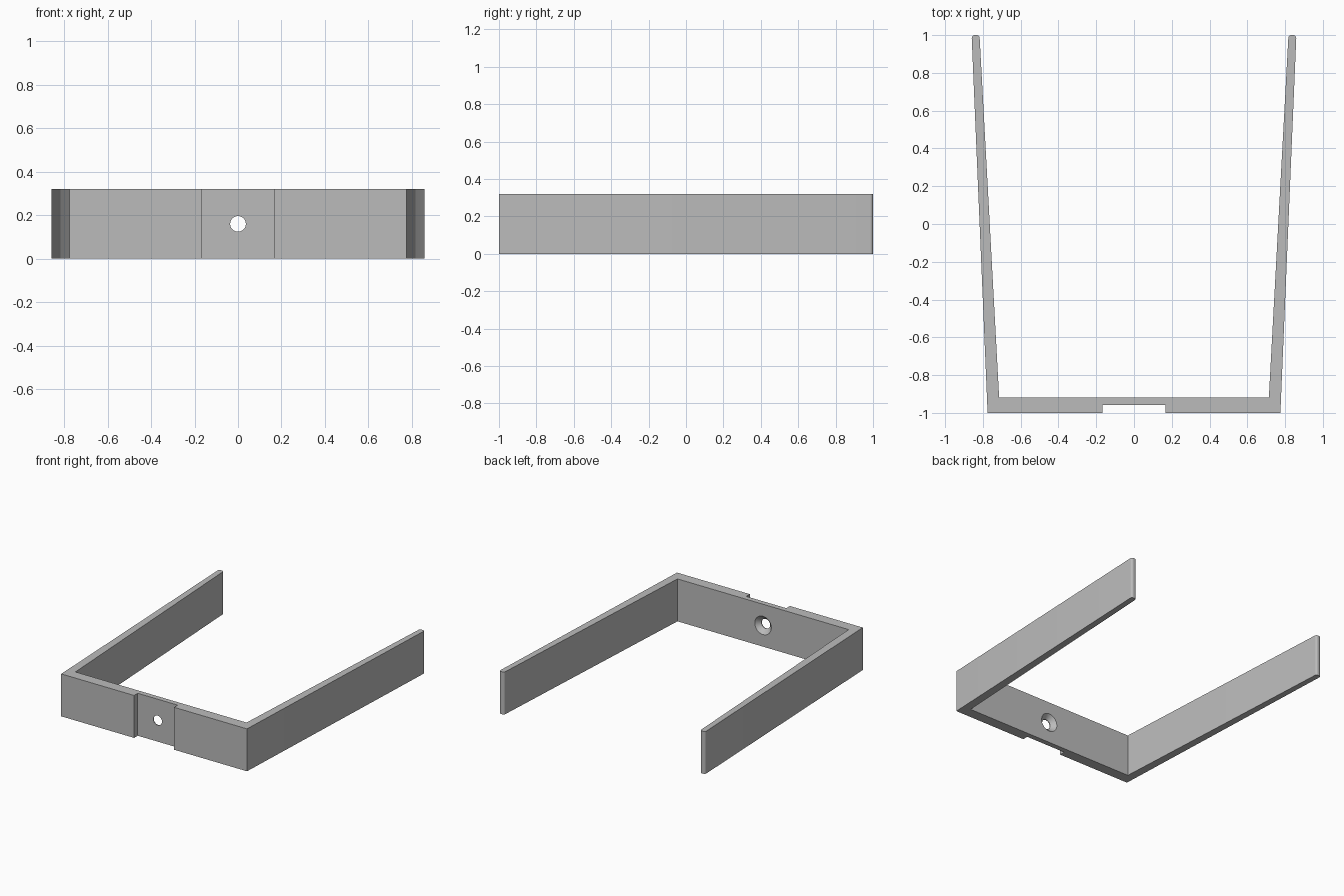
import bpy
import bmesh
from math import cos, sin, radians
from mathutils import Matrix

cube = bpy.data.objects.get("Cube")
if cube:
    bpy.data.objects.remove(cube, do_unlink=True)

HEIGHT = 0.32
FRONT, RECESS, INNER = -1.0, -0.957, -0.918

grey = bpy.data.materials.new("plain grey")
grey.use_nodes = True
colour = (0.5, 0.5, 0.5, 1)
grey.diffuse_color = colour
grey.node_tree.nodes["Principled BSDF"].inputs["Base Color"].default_value = colour


def make_object(name, bm):
    bmesh.ops.recalc_face_normals(bm, faces=bm.faces)
    mesh = bpy.data.meshes.new(name)
    bm.to_mesh(mesh)
    bm.free()
    mesh.materials.append(grey)
    obj = bpy.data.objects.new(name, mesh)
    bpy.context.collection.objects.link(obj)
    return obj


def corner(cx, cy, r, start, steps=6):
    """Quarter-circle fillet, counter-clockwise from the start angle."""
    angles = [radians(start + 90 * i / steps) for i in range(steps + 1)]
    return [(cx + r * cos(a), cy + r * sin(a)) for a in angles]


# Half outline: recess, outer corner, splayed arm with rounded tip, inner corner
r = 0.016
half = [(0.167, RECESS), (0.167, FRONT), (0.775, FRONT)]
half += corner(0.859 - r, 1 - r, r, 0)
half += corner(0.817 + r, 1 - r, r, 90)
half += [(0.714, INNER)]
outline = half + [(-x, y) for x, y in reversed(half)]

# U-shaped bracket extruded upwards
bm = bmesh.new()
base = bm.faces.new([bm.verts.new((x, y, 0)) for x, y in outline])
top = bmesh.ops.extrude_face_region(bm, geom=[base])["geom"]
bmesh.ops.translate(bm, vec=(0, 0, HEIGHT),
                    verts=[v for v in top if isinstance(v, bmesh.types.BMVert)])
bracket = make_object("bracket", bm)

# Screw hole cutter: narrow at the front, countersunk on the inner side
bm = bmesh.new()
rings = []
for y, radius in [(-1.05, 0.036), (-0.951, 0.036), (INNER, 0.069), (-0.85, 0.069)]:
    place = Matrix.Translation((0, y, HEIGHT / 2)) @ Matrix.Rotation(radians(90), 4, "X")
    rings.append(bmesh.ops.create_circle(bm, segments=48, radius=radius, matrix=place)["verts"])
for a, b in zip(rings, rings[1:]):
    for i in range(len(a)):
        j = (i + 1) % len(a)
        bm.faces.new((a[i], a[j], b[j], b[i]))
bm.faces.new(rings[0])
bm.faces.new(rings[-1])
cutter = make_object("hole_cutter", bm)
cutter.hide_render = True

cut = bracket.modifiers.new("screw hole", "BOOLEAN")
cut.operation = "DIFFERENCE"
cut.solver = "EXACT"
cut.object = cutter

bpy.ops.object.select_all(action="DESELECT")
bracket.select_set(True)
bpy.context.view_layer.objects.active = bracket
bpy.ops.object.modifier_apply(modifier=cut.name)
bpy.data.objects.remove(cutter, do_unlink=True)
bpy.ops.object.shade_smooth_by_angle(angle=radians(25))
